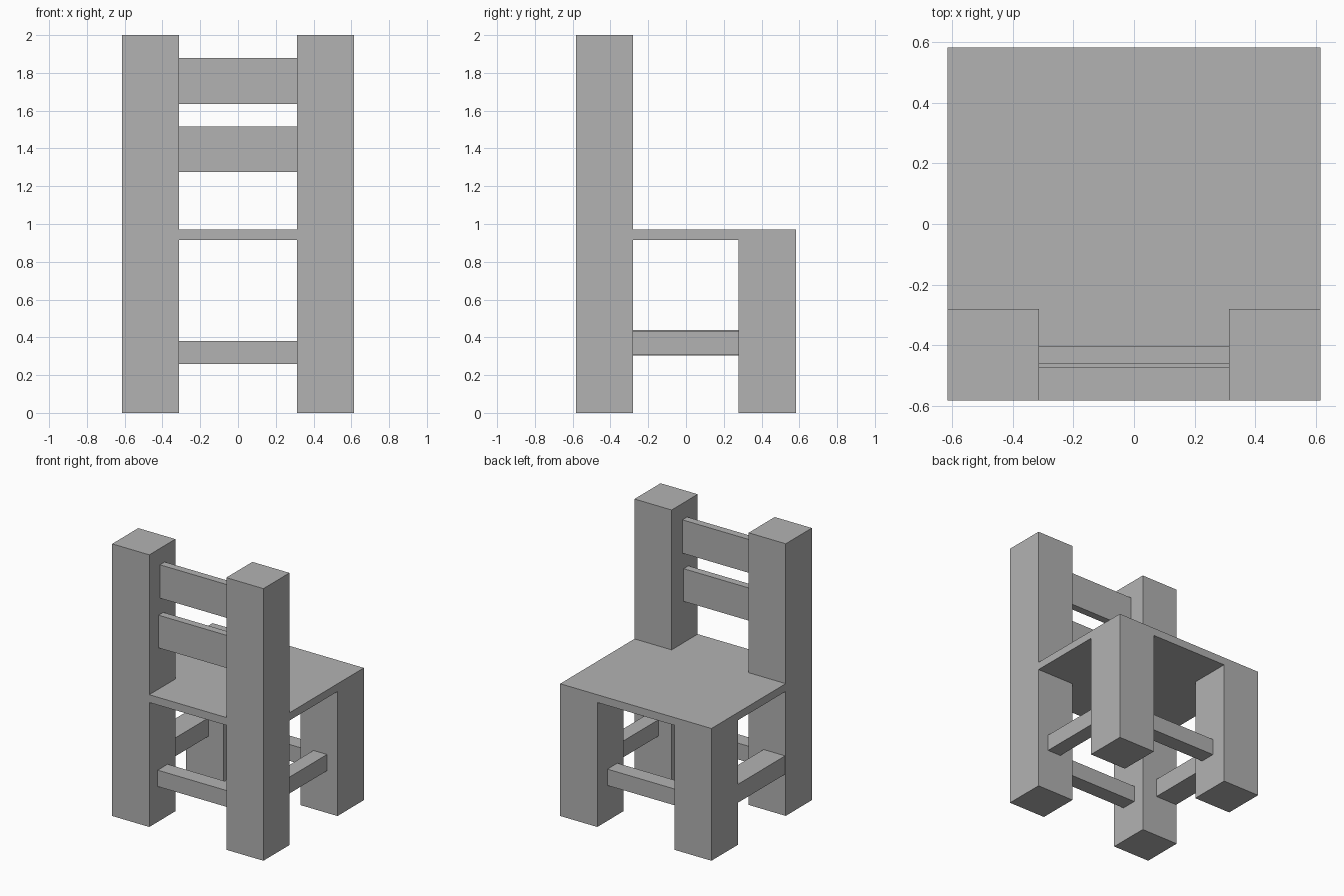
import bpy
import bmesh

cube = bpy.data.objects.get("Cube")
if cube:
    bpy.data.objects.remove(cube, do_unlink=True)

# One plain grey for the whole chair
grey = bpy.data.materials.new("plain_grey")
grey.use_nodes = True
colour = (0.448, 0.448, 0.448, 1.0)
grey.diffuse_color = colour
grey.node_tree.nodes["Principled BSDF"].inputs["Base Color"].default_value = colour


def prism(name, outline, z0, z1):
    """Extrude a flat outline from z0 up to z1."""
    bm = bmesh.new()
    base = bm.faces.new([bm.verts.new((x, y, z0)) for x, y in outline])
    top = bmesh.ops.extrude_face_region(bm, geom=[base])["geom"]
    verts = [v for v in top if isinstance(v, bmesh.types.BMVert)]
    bmesh.ops.translate(bm, verts=verts, vec=(0, 0, z1 - z0))
    bmesh.ops.recalc_face_normals(bm, faces=bm.faces)
    mesh = bpy.data.meshes.new(name)
    bm.to_mesh(mesh)
    bm.free()
    mesh.materials.append(grey)
    obj = bpy.data.objects.new(name, mesh)
    bpy.context.collection.objects.link(obj)
    return obj


def box(name, x, y, z):
    """Box from (low, high) ranges on each axis."""
    outline = [(x[0], y[0]), (x[1], y[0]), (x[1], y[1]), (x[0], y[1])]
    return prism(name, outline, *z)


OUTER, INNER = 0.615, 0.313   # post faces across x
BACK, FRONT = -0.583, 0.583   # chair ends along y
POST_IN, LEG_IN = -0.28, 0.277
SEAT_LOW, SEAT_TOP = 0.915, 0.972

# Tall backrest posts and short legs, one of each per side
for side, sign in (("left", 1), ("right", -1)):
    span = sorted((sign * INNER, sign * OUTER))
    box(f"backrest_post_{side}", span, (BACK, POST_IN), (0, 2))
    box(f"short_leg_{side}", span, (LEG_IN, FRONT), (0, SEAT_LOW))

# Seat, with a tongue running between the backrest posts
half = [(INNER, BACK), (INNER, POST_IN), (OUTER, POST_IN), (OUTER, FRONT)]
prism("seat", half + [(-x, y) for x, y in reversed(half)], SEAT_LOW, SEAT_TOP)

# Backrest slats
across = (-INNER, INNER)
box("upper_slat", across, (-0.46, -0.405), (1.635, 1.88))
box("lower_slat", across, (-0.475, -0.42), (1.275, 1.515))

# Stretchers between the legs; the right one sits flush with the outside
box("post_stretcher", across, (-0.485, -0.37), (0.26, 0.38))
box("leg_stretcher", across, (0.35, 0.465), (0.26, 0.38))
along = (POST_IN, LEG_IN)
box("side_stretcher_left", (0.42, 0.53), along, (0.31, 0.43))
box("side_stretcher_right", (-0.61, -0.435), along, (0.305, 0.44))
